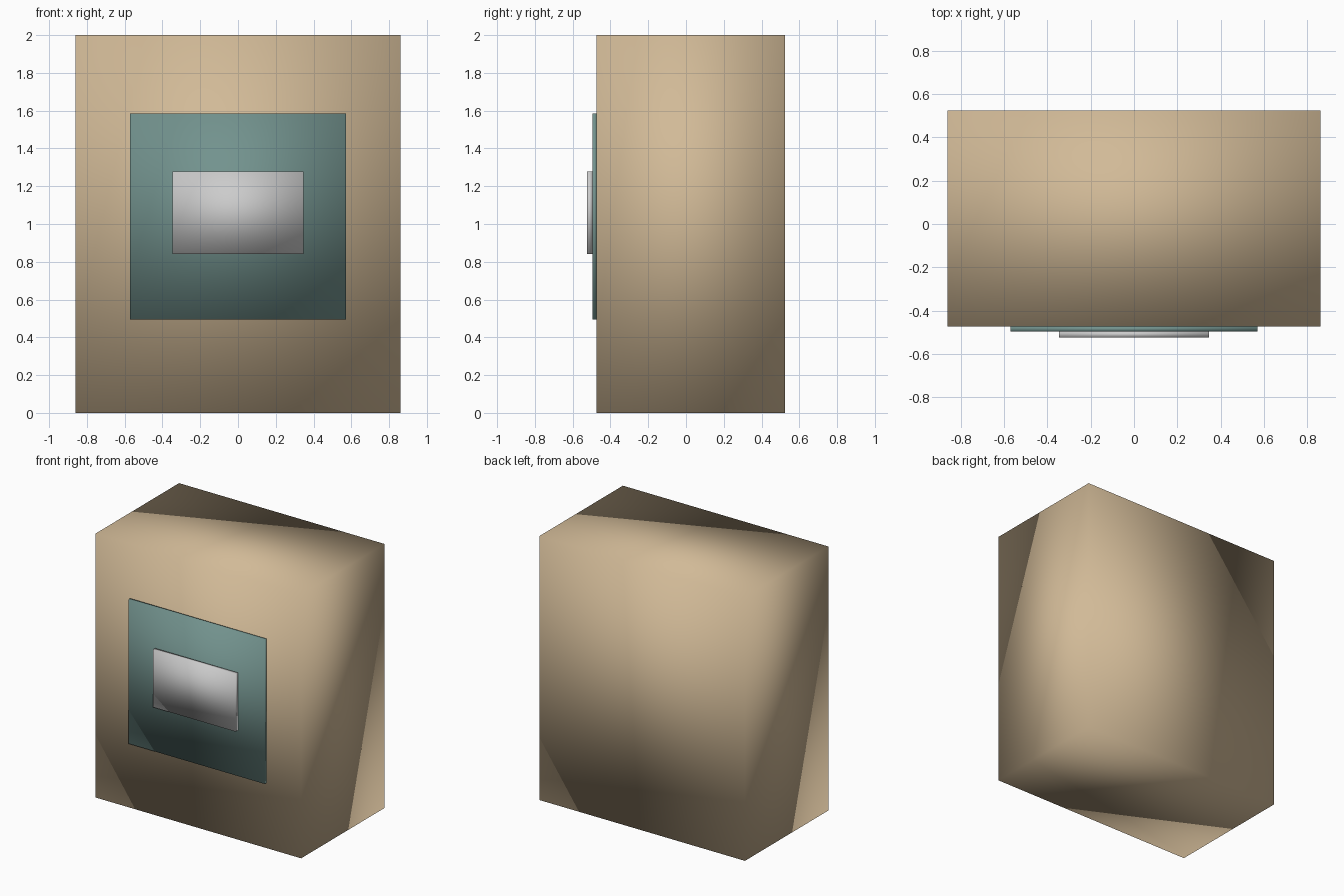
import bpy

if "Cube" in bpy.data.objects:
    bpy.data.objects.remove(bpy.data.objects["Cube"])


def box(name, lo, hi, color=None):
    """Smooth-shaded box spanning two opposite corners."""
    centre = [(a + b) / 2 for a, b in zip(lo, hi)]
    bpy.ops.mesh.primitive_cube_add(size=1, location=centre)
    ob = bpy.context.object
    ob.name = name
    ob.scale = [b - a for a, b in zip(lo, hi)]
    bpy.ops.object.transform_apply(location=False, rotation=False, scale=True)
    bpy.ops.object.shade_smooth()
    if color:
        mat = bpy.data.materials.new(name + "_material")
        mat.diffuse_color = color
        mat.use_nodes = True
        mat.node_tree.nodes["Principled BSDF"].inputs["Base Color"].default_value = mat.diffuse_color
        ob.data.materials.append(mat)
    return ob


BODY_Y, PANEL_Y, FRONT_Y, BACK_Y = -0.474, -0.496, -0.524, 0.524

# Main cabinet block
box("cabinet_body", (-0.861, BODY_Y, 0), (0.861, BACK_Y, 2), (0.64, 0.49, 0.31, 1))
# Thin teal panel on the front
box("front_panel", (-0.571, PANEL_Y, 0.494), (0.571, BODY_Y, 1.586), (0.17, 0.29, 0.27, 1))
# Grey plate on the panel
box("front_plate", (-0.346, FRONT_Y, 0.841), (0.346, PANEL_Y, 1.277))
